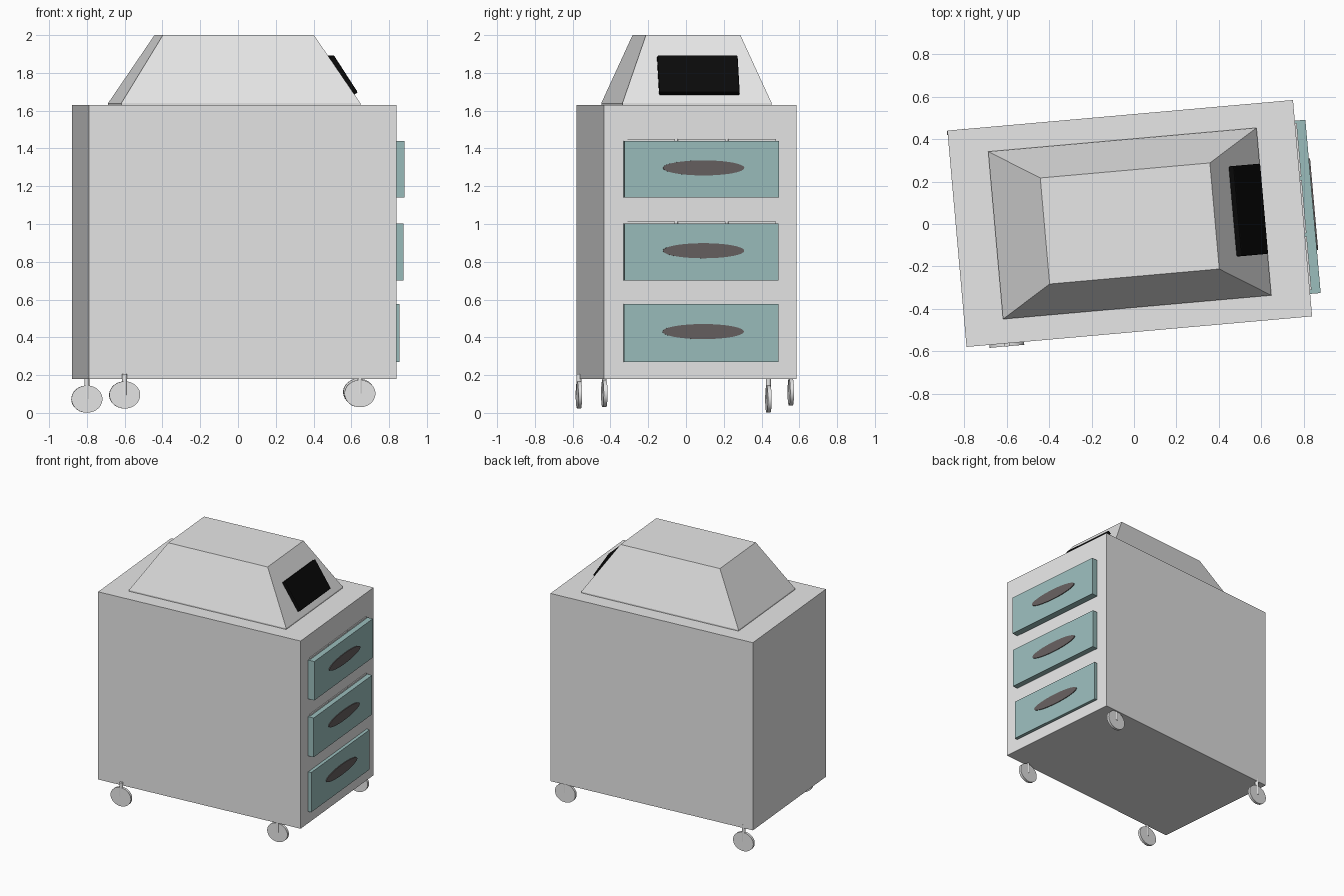
import bpy, bmesh, math
from mathutils import Matrix, Vector

cube = bpy.data.objects.get("Cube")
if cube:
    bpy.data.objects.remove(cube, do_unlink=True)

# The whole cabinet is turned slightly about the vertical axis
PLACE = Matrix.Translation((-0.02, 0.0025, 0)) @ Matrix.Rotation(math.radians(5.06), 4, 'Z')


def material(name, r, g, b):
    m = bpy.data.materials.new(name)
    m.use_nodes = True
    m.diffuse_color = (r, g, b, 1)
    m.node_tree.nodes["Principled BSDF"].inputs["Base Color"].default_value = (r, g, b, 1)
    return m


GREY = material("light_grey", 0.8, 0.8, 0.8)
TEAL = material("dusty_teal", 0.325, 0.51, 0.505)
BROWN = material("dark_brown_grey", 0.135, 0.116, 0.116)
BLACK = material("black", 0.003, 0.003, 0.003)


def finish(name, bm, mat, local=Matrix()):
    bmesh.ops.recalc_face_normals(bm, faces=bm.faces)
    mesh = bpy.data.meshes.new(name)
    bm.to_mesh(mesh)
    bm.free()
    mesh.materials.append(mat)
    obj = bpy.data.objects.new(name, mesh)
    bpy.context.collection.objects.link(obj)
    obj.matrix_world = PLACE @ local
    return obj


def box(name, low, high, mat):
    low, high = Vector(low), Vector(high)
    bm = bmesh.new()
    bmesh.ops.create_cube(bm, size=1)
    bmesh.ops.scale(bm, vec=high - low, verts=bm.verts)
    bmesh.ops.translate(bm, vec=(low + high) / 2, verts=bm.verts)
    return finish(name, bm, mat)


def disc(bm, axis, center, size, segments=40):
    """Round or oval cylinder along an axis, scaled to the given half sizes."""
    turn = {'X': Matrix.Rotation(math.pi / 2, 4, 'Y'),
            'Y': Matrix.Rotation(math.pi / 2, 4, 'X'),
            'Z': Matrix()}[axis]
    m = Matrix.Translation(center) @ Matrix.Diagonal((*size, 1)) @ turn
    bmesh.ops.create_cone(bm, cap_ends=True, segments=segments, radius1=1, radius2=1,
                          depth=2, matrix=m)


def smooth(obj):
    bpy.ops.object.select_all(action='DESELECT')
    obj.select_set(True)
    bpy.context.view_layer.objects.active = obj
    bpy.ops.object.shade_smooth_by_angle(angle=math.radians(30))


# Cabinet
HALF_W, HALF_D = 0.818, 0.512
box("cabinet_body", (-HALF_W, -HALF_D, 0.18), (HALF_W, HALF_D, 1.63), GREY)

# Tapered hood on a thin lip
bm = bmesh.new()
rings = [[bm.verts.new((sx * w, sy * d, z)) for sx, sy in ((-1, -1), (1, -1), (1, 1), (-1, 1))]
         for w, d, z in ((0.635, 0.3965, 1.63), (0.635, 0.3965, 1.64), (0.4015, 0.251, 2.0))]
bm.faces.new(rings[0])
bm.faces.new(rings[-1])
for a, b in zip(rings, rings[1:]):
    for i in range(4):
        j = (i + 1) % 4
        bm.faces.new((a[i], a[j], b[j], b[i]))
finish("hood", bm, GREY)

# Screen lying on the sloped side of the hood
slope = math.atan2(0.2335, 0.36)
bm = bmesh.new()
bmesh.ops.create_cube(bm, size=1)
bmesh.ops.scale(bm, vec=(0.03, 0.427, 0.235), verts=bm.verts)
bmesh.ops.bevel(bm, geom=[e for e in bm.edges], offset=0.006, segments=2,
                profile=0.5, affect='EDGES')
finish("screen", bm, BLACK,
       Matrix.Translation((0.563, 0.0134, 1.7875)) @ Matrix.Rotation(-slope, 4, 'Y'))

# Drawers with oval handles
drawers = (("top", 1.14, 1.44, 0.868), ("middle", 0.70, 1.003, 0.863), ("bottom", 0.27, 0.577, 0.843))
for label, low, high, face in drawers:
    box(label + "_drawer", (HALF_W - 0.01, -0.406, low), (face, 0.414, high), TEAL)
    bm = bmesh.new()
    disc(bm, 'X', (face, 0.014, (low + high) / 2 + 0.007), (0.006, 0.216, 0.04), 48)
    smooth(finish(label + "_handle", bm, BROWN))
    # Thin rails above the drawer
    if label != "bottom":
        for i in range(3):
            y = -0.387 + i * 0.268
            box(f"{label}_rail_{i + 1}", (HALF_W - 0.01, y, high - 0.02),
                (HALF_W + 0.008, y + 0.253, high + 0.011), GREY)

# Casters: wheel and stem
casters = (("front_right", -0.628, -0.516, 0.095), ("front_left", 0.624, -0.492, 0.102),
           ("back_right", -0.739, 0.501, 0.073), ("back_left", 0.705, 0.492, 0.110))
for label, x, y, z in casters:
    bm = bmesh.new()
    disc(bm, 'Y', (x, y, z), (0.082, 0.01, 0.072))
    smooth(finish(label + "_wheel", bm, GREY))
    bm = bmesh.new()
    disc(bm, 'Z', (x, y, (z + 0.205) / 2), (0.013, 0.013, (0.205 - z) / 2), 16)
    smooth(finish(label + "_stem", bm, GREY))
